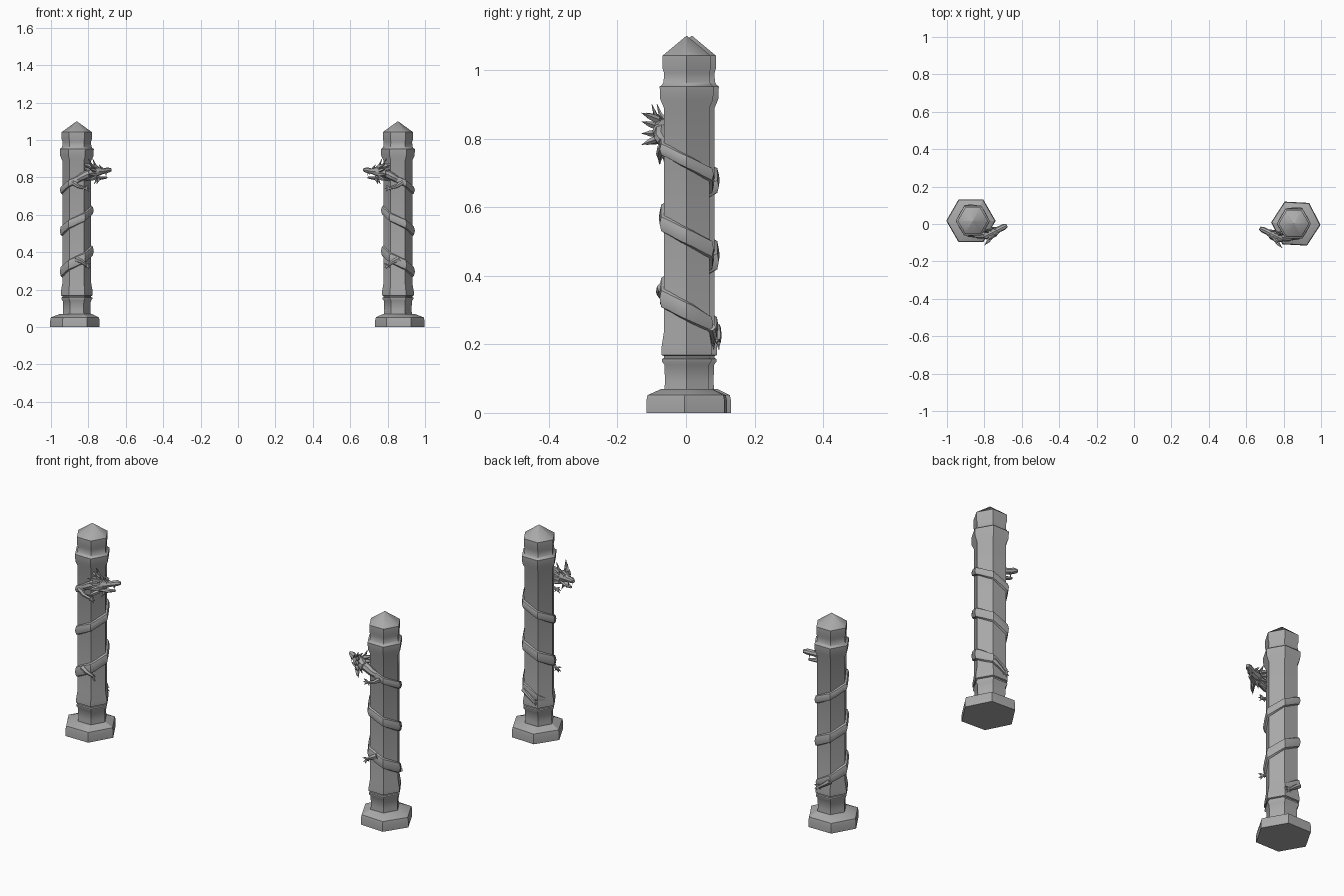
import bpy, bmesh, math
from mathutils import Vector

if "Cube" in bpy.data.objects:
    bpy.data.objects.remove(bpy.data.objects["Cube"])

stone = bpy.data.materials.new("grey_stone")
stone.diffuse_color = (0.4, 0.4, 0.4, 1)
stone.use_nodes = True
stone.node_tree.nodes["Principled BSDF"].inputs["Base Color"].default_value = stone.diffuse_color


def finish(name, bm, center, side, angle=40):
    """Place local geometry on its pillar; side -1 mirrors it in x."""
    for v in bm.verts:
        v.co = Vector((center[0] + side * v.co.x, center[1] + v.co.y, v.co.z))
    bmesh.ops.recalc_face_normals(bm, faces=bm.faces)
    me = bpy.data.meshes.new(name)
    bm.to_mesh(me)
    bm.free()
    me.materials.append(stone)
    me.shade_smooth()
    me.set_sharp_from_angle(angle=math.radians(angle))
    bpy.context.collection.objects.link(bpy.data.objects.new(name, me))


def loft(bm, rings):
    """Skin a list of closed rings and cap both ends."""
    rows = [[bm.verts.new(p) for p in r] for r in rings]
    n = len(rows[0])
    for a, b in zip(rows, rows[1:]):
        for i in range(n):
            bm.faces.new((a[i], a[(i + 1) % n], b[(i + 1) % n], b[i]))
    bm.faces.new(rows[0])
    bm.faces.new(rows[-1])


def tube(bm, pts, radii, n=5):
    """Tapered limb, horn or claw through the given points."""
    pts = [Vector(p) for p in pts]
    rings = []
    for i, p in enumerate(pts):
        d = (pts[min(i + 1, len(pts) - 1)] - pts[max(i - 1, 0)]).normalized()
        u = d.orthogonal().normalized()
        w = d.cross(u)
        rings.append([p + radii[i] * (math.cos(t) * u + math.sin(t) * w)
                      for t in (2 * math.pi * k / n for k in range(n))])
    loft(bm, rings)


def hexagon(r, z, dx=0, turn=0):
    return [(dx + r * math.cos(math.radians(60 * k + turn)),
             r * math.sin(math.radians(60 * k + turn)), z) for k in range(6)]


def on_shaft(deg, out, z):
    """Point lying 'out' beyond the hexagonal shaft surface."""
    r = 0.0675 / math.cos(math.radians(deg % 60 - 30)) + out
    return (r * math.cos(math.radians(deg)), r * math.sin(math.radians(deg)), z)


# Head frame: a = along the snout, s = sideways, u = height
AXIS = Vector((-0.125, 0.062, 0)).normalized()
SIDE = Vector((-AXIS.y, AXIS.x, 0))


def head(a, s, u):
    return Vector((-0.06, -0.085, 0)) + AXIS * a + SIDE * s + Vector((0, 0, u))


def head_loft(bm, sections, n=8):
    loft(bm, [[head(a, hw * math.cos(2 * math.pi * k / n),
                    u + hh * math.sin(2 * math.pi * k / n)) for k in range(n)]
              for a, u, hw, hh in sections])


def foot(bm, pts, radii, toe_dir):
    """Leg with three splayed claws and one back claw."""
    tube(bm, pts, radii, 6)
    end, d = Vector(pts[-1]), Vector(toe_dir).normalized()
    up = Vector((0, 0, 1))
    for spread in (-0.8, 0, 0.8):
        tip = end + (d + up * spread).normalized() * 0.026
        mid = (end + tip) / 2 + up * 0.003
        tube(bm, [end, mid, tip], [0.006, 0.005, 0.001], 4)
    tube(bm, [end, end - d * 0.008 - up * 0.016], [0.005, 0.001], 4)


SHAFT = [(0.077, 0.05), (0.073, 0.09), (0.075, 0.14), (0.083, 0.15), (0.083, 0.157),
         (0.077, 0.16), (0.077, 0.166), (0.085, 0.169), (0.085, 0.19), (0.077, 0.235),
         (0.077, 0.89), (0.089, 0.915), (0.091, 0.952), (0.083, 0.957), (0.078, 0.965),
         (0.076, 0.99), (0.081, 1.005), (0.081, 1.042), (0.001, 1.10)]

for label, side, center, turn in (("right", 1, (0.855, 0.002), -3), ("left", -1, (-0.862, 0.017), 0)):
    # Plinth
    bm = bmesh.new()
    loft(bm, [hexagon(0.132, 0, 0.01, turn), hexagon(0.132, 0.035, 0.01, turn),
              hexagon(0.128, 0.052, 0.01, turn), hexagon(0.085, 0.07, 0.005)])
    finish(label + "_plinth", bm, center, side, 25)

    # Shaft, collar and pointed cap
    bm = bmesh.new()
    loft(bm, [hexagon(r, z) for r, z in SHAFT])
    finish(label + "_column", bm, center, side)

    # Serpent body winding down the shaft
    bm = bmesh.new()
    rings = []
    for deg in range(225, 1291, 15):
        z = 0.787 - (deg - 270) * 0.000605
        t = (deg - 225) / 1065
        fat = min(1, (1 - t) * 5 + 0.1)
        hz = (0.02 + 0.012 * min(1, t * 1.6)) * fat
        out = 0.013 * fat
        rings.append([on_shaft(deg, o, z + k * hz) for o, k in
                      ((-0.006, -1), (0.6 * out, -0.75), (out, 0), (0.6 * out, 0.75), (-0.006, 1))])
    loft(bm, rings)
    finish(label + "_serpent_body", bm, center, side)

    # Neck, from the body up into the back of the head
    bm = bmesh.new()
    tube(bm, [on_shaft(265, 0.0, 0.79), on_shaft(250, 0.008, 0.803), on_shaft(235, 0.014, 0.815),
              head(0.03, 0, 0.825)], [0.017, 0.02, 0.022, 0.024], 8)
    finish(label + "_neck", bm, center, side)

    # Skull with raised nose, and open lower jaw
    bm = bmesh.new()
    head_loft(bm, [(0, 0.822, 0.016, 0.02), (0.03, 0.827, 0.028, 0.03), (0.06, 0.832, 0.027, 0.026),
                   (0.088, 0.833, 0.016, 0.015), (0.118, 0.839, 0.016, 0.015), (0.137, 0.84, 0.009, 0.009)])
    head_loft(bm, [(0.03, 0.806, 0.022, 0.014), (0.07, 0.796, 0.014, 0.01), (0.112, 0.799, 0.008, 0.005)])
    finish(label + "_head", bm, center, side)

    # Horns, brows, mane spikes, fangs and beard
    bm = bmesh.new()
    for s in (-1, 1):
        tube(bm, [head(0.05, s * 0.014, 0.85), head(0.03, s * 0.022, 0.87), head(0.015, s * 0.026, 0.9)],
             [0.008, 0.006, 0.001])
        tube(bm, [head(0.075, s * 0.014, 0.848), head(0.055, s * 0.022, 0.868)], [0.008, 0.001])
        for u, reach in ((0.855, 0.875), (0.835, 0.85), (0.815, 0.815), (0.8, 0.782)):
            tube(bm, [head(0.035, s * 0.018, u), head(0.01, s * 0.032, (u + reach) / 2),
                      head(-0.02, s * 0.042, reach)], [0.012, 0.009, 0.001])
        tube(bm, [head(0.105, s * 0.01, 0.83), head(0.108, s * 0.01, 0.81)], [0.004, 0.001], 4)
        tube(bm, [head(0.06, s * 0.01, 0.793), head(0.045, s * 0.014, 0.765)], [0.009, 0.001])
    finish(label + "_mane", bm, center, side)

    # Legs clinging to the shaft
    bm = bmesh.new()
    foot(bm, [on_shaft(290, 0.004, 0.775), on_shaft(265, 0.012, 0.753), on_shaft(240, 0.012, 0.742)],
         [0.014, 0.01, 0.007], (-1, -0.1, -0.1))
    foot(bm, [on_shaft(275, 0.004, 0.365), on_shaft(252, 0.012, 0.35), on_shaft(232, 0.012, 0.33)],
         [0.016, 0.011, 0.007], (-0.7, -0.4, -0.5))
    foot(bm, [on_shaft(60, 0.004, 0.25), on_shaft(85, 0.01, 0.225), on_shaft(105, 0.01, 0.205)],
         [0.014, 0.01, 0.007], (-0.8, 0.1, -0.4))
    finish(label + "_legs", bm, center, side)
